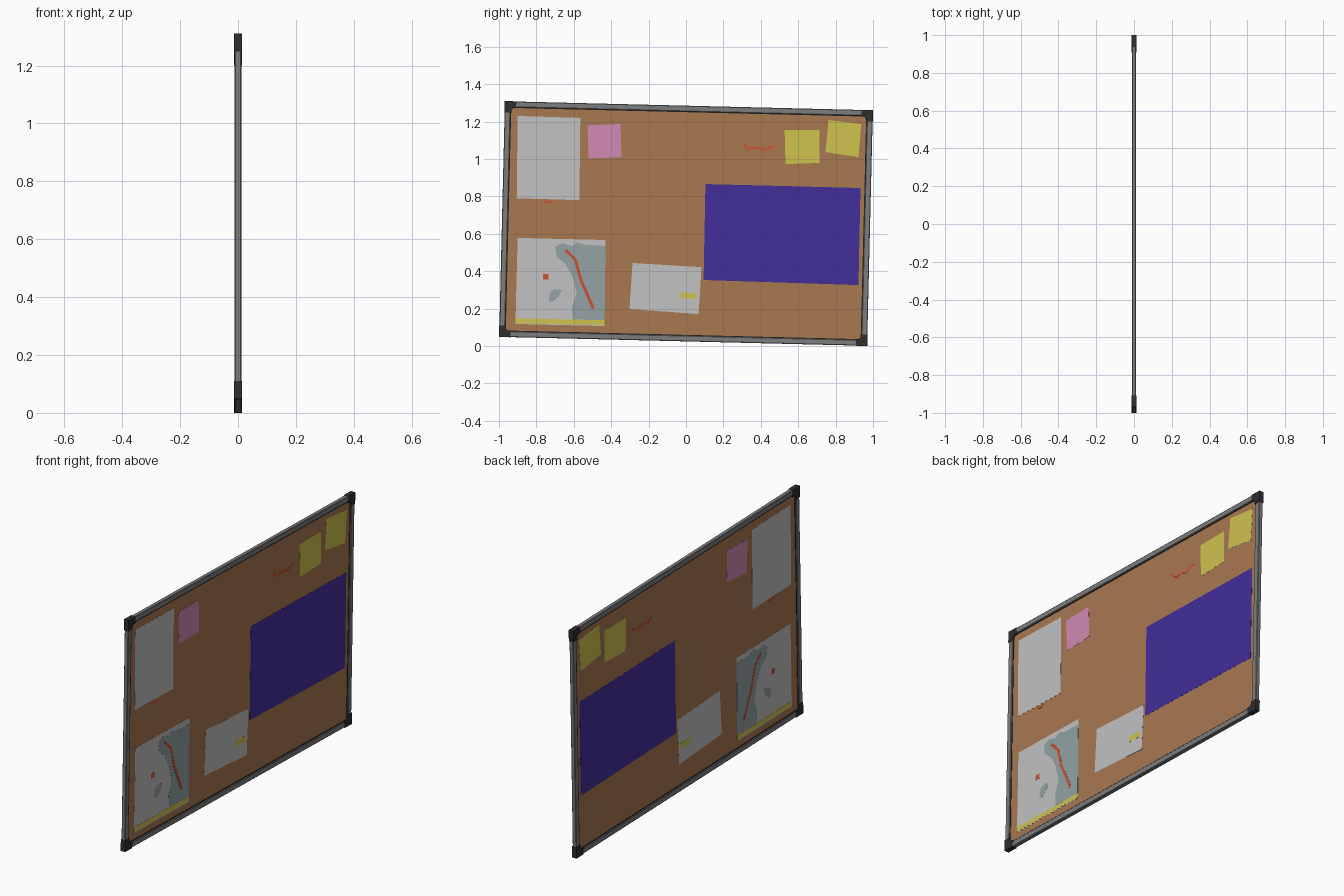
import bpy, math
from mathutils import Vector, Matrix

if "Cube" in bpy.data.objects:
    bpy.data.objects.remove(bpy.data.objects["Cube"])

W, H = 0.985, 0.631              # half width and half height of the board
TILT = Matrix.Rotation(math.radians(-1.4), 4, 'X')
PLACE = Matrix.Translation((0, 0, 0.655)) @ TILT


def lin(c):
    c /= 255
    return c / 12.92 if c <= 0.04045 else ((c + 0.055) / 1.055) ** 2.4


def material(name, r, g, b):
    m = bpy.data.materials.new(name)
    m.diffuse_color = (lin(r), lin(g), lin(b), 1)
    m.use_nodes = True
    m.node_tree.nodes["Principled BSDF"].inputs["Base Color"].default_value = m.diffuse_color
    return m


CORK = material("cork_brown", 168, 120, 80)
METAL = material("frame_grey", 125, 125, 126)
DARK = material("corner_black", 46, 46, 48)
PAPER = material("paper_white", 194, 194, 194)
PURPLE = material("poster_purple", 66, 46, 155)
YELLOW = material("note_yellow", 206, 195, 79)
PINK = material("note_pink", 210, 138, 179)
WATER = material("map_blue_grey", 147, 162, 165)
RED = material("marker_red", 205, 82, 52)


def prism(name, base, offset, mat, matrix=None):
    """Extrude a flat polygon along an offset vector into a closed solid."""
    n = len(base)
    off = Vector(offset)
    verts = [Vector(p) for p in base] + [Vector(p) + off for p in base]
    faces = [list(range(n))[::-1], [n + i for i in range(n)]]
    faces += [[i, (i + 1) % n, n + (i + 1) % n, n + i] for i in range(n)]
    # keep normals outward whichever way the polygon winds
    area = Vector()
    for i in range(n):
        area += verts[i].cross(verts[(i + 1) % n])
    if area.dot(off) < 0:
        faces = [f[::-1] for f in faces]
    if matrix:
        verts = [matrix @ v for v in verts]
    me = bpy.data.meshes.new(name)
    me.from_pydata(verts, [], faces)
    me.materials.append(mat)
    ob = bpy.data.objects.new(name, me)
    bpy.context.collection.objects.link(ob)
    return ob


def plate(name, pts, half, mat, matrix=None):
    """Thin plate in the board plane, showing equally on both sides."""
    return prism(name, [(-half, y, z) for y, z in pts], (2 * half, 0, 0), mat, matrix)


def stroke(name, path, width, half, mat):
    """Marker line of constant width along a path."""
    left, right = [], []
    for i, p in enumerate(path):
        a, b = Vector(path[max(i - 1, 0)]), Vector(path[min(i + 1, len(path) - 1)])
        d = (b - a).normalized() * width / 2
        left.append((p[0] - d.y, p[1] + d.x))
        right.append((p[0] + d.y, p[1] - d.x))
    plate(name, left + right[::-1], half, mat)


# cork panel
w, h = W - 0.02, H - 0.02
plate("cork_panel", [(-w, -h), (w, -h), (w, h), (-w, h)], 0.005, CORK, PLACE)

# frame rails with bevelled profile, and a thin dark inner lip
rail = [(0.001, -0.009), (0.004, -0.0115), (0.029, -0.0115), (0.032, -0.009),
        (0.032, 0.009), (0.029, 0.0115), (0.004, 0.0115), (0.001, 0.009)]
lip = [(0.031, -0.0075), (0.036, -0.0075), (0.036, 0.0075), (0.031, 0.0075)]
for s, side in ((-1, "a"), (1, "b")):
    for prof, label, mat in ((rail, "rail", METAL), (lip, "lip", DARK)):
        prism(f"frame_upright_{label}_{side}",
              [(x, s * (W - d), -H + 0.02) for d, x in prof], (0, 0, 2 * H - 0.04), mat, PLACE)
        prism(f"frame_cross_{label}_{side}",
              [(x, -W + 0.02, s * (H - d)) for d, x in prof], (0, 2 * W - 0.04, 0), mat, PLACE)

# corner caps
cap = [(0, 0), (0.062, 0), (0.062, 0.037), (0.046, 0.037), (0.037, 0.046), (0.037, 0.062), (0, 0.062)]
for sy in (-1, 1):
    for sz in (-1, 1):
        plate("corner_cap", [(sy * (W - a), sz * (H - b)) for a, b in cap], 0.0135, DARK, PLACE)

# sheets and notes, as (y, z) corners
sheets = [
    ("tall_sheet", PAPER, [(-.90, 1.23), (-.565, 1.22), (-.57, .78), (-.905, .79)]),
    ("pink_note", PINK, [(-.527, 1.18), (-.35, 1.187), (-.345, 1.01), (-.52, 1.003)]),
    ("yellow_note_inner", YELLOW, [(.527, 1.155), (.714, 1.155), (.714, .979), (.532, .973)]),
    ("yellow_note_outer", YELLOW, [(.762, 1.208), (.938, 1.187), (.922, 1.01), (.746, 1.037)]),
    ("purple_poster", PURPLE, [(.104, .866), (.933, .845), (.922, .326), (.094, .353)]),
    ("small_sheet", PAPER, [(-.286, .444), (.083, .422), (.067, .171), (-.302, .198)]),
    ("map_sheet", PAPER, [(-.90, .578), (-.43, .567), (-.436, .107), (-.912, .118)]),
]
for name, mat, pts in sheets:
    plate(name, pts, 0.0056, mat)

# map water, pond and coloured strips
plate("map_water", [(-.70, .53), (-.66, .55), (-.61, .535), (-.58, .555), (-.54, .54), (-.431, .535),
                    (-.435, .138), (-.607, .142), (-.61, .21), (-.585, .28), (-.607, .37),
                    (-.645, .44), (-.69, .475)], 0.0061, WATER)
plate("map_pond", [(-.735, .24), (-.725, .29), (-.70, .305), (-.665, .30), (-.68, .265), (-.715, .235)],
      0.0061, WATER)
plate("map_bottom_strip", [(-.908, .148), (-.436, .138), (-.437, .112), (-.91, .122)], 0.0063, YELLOW)
plate("small_sheet_tab", [(-.03, .287), (.055, .283), (.055, .252), (-.03, .256)], 0.0061, YELLOW)

# marker route, spot and abstract scribbles
stroke("map_route", [(-.645, .515), (-.59, .46), (-.565, .36), (-.53, .28), (-.495, .20)], .016, .0066, RED)
plate("map_spot", [(-.765, .385), (-.735, .385), (-.735, .357), (-.765, .357)], 0.0066, RED)
stroke("scribble_top", [(.305, 1.085), (.325, 1.055), (.375, 1.06), (.42, 1.05), (.475, 1.068)], .014, .0056, RED)
stroke("scribble_under_sheet", [(-.76, .772), (-.71, .768)], .012, .0058, RED)
